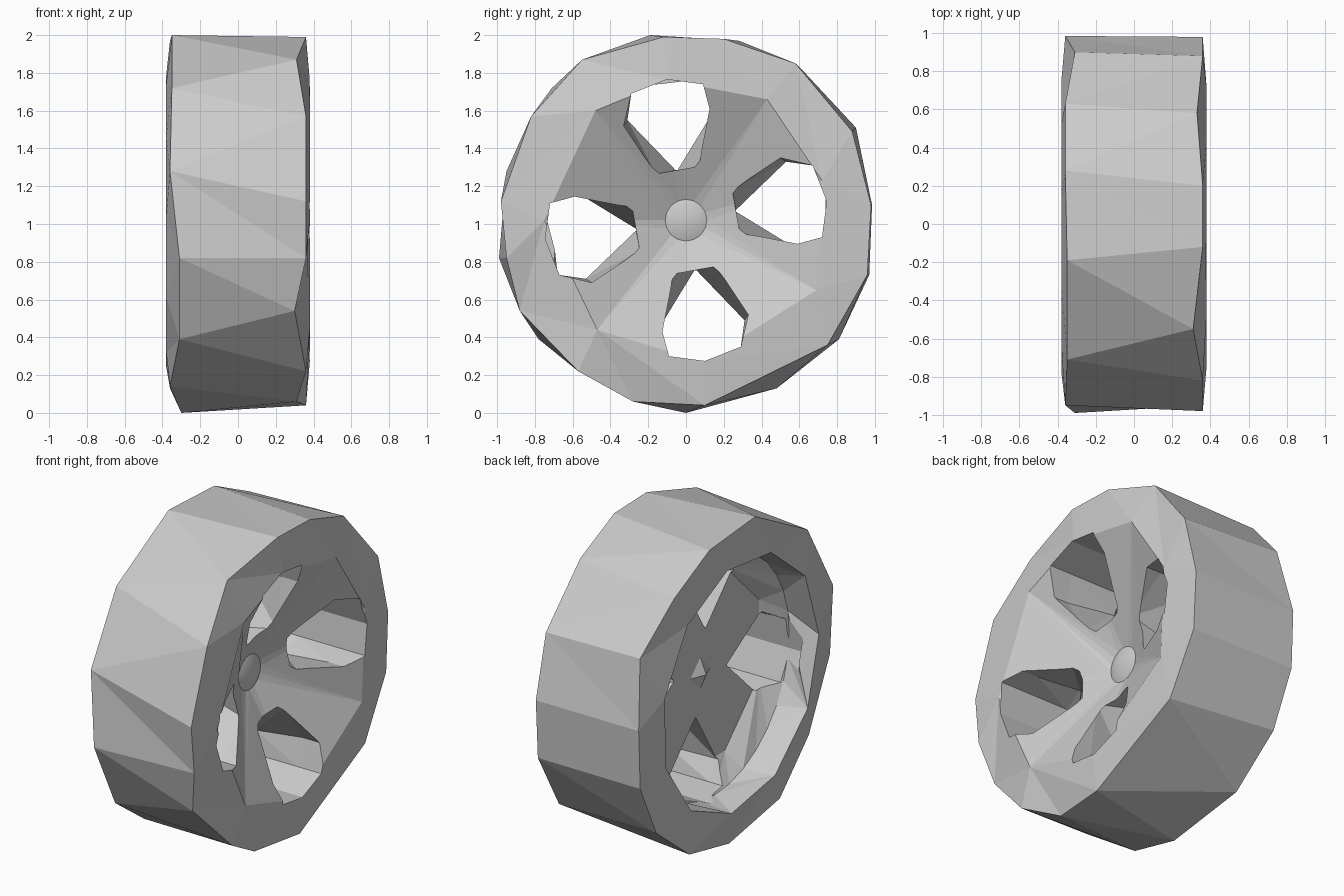
import bpy, bmesh
from math import atan2, cos, sin, pi

if "Cube" in bpy.data.objects:
    bpy.data.objects.remove(bpy.data.objects["Cube"], do_unlink=True)

HUB_Z = 1.02

grey = bpy.data.materials.new("wheel_grey")
grey.use_nodes = True
colour = (0.6, 0.6, 0.6, 1)
grey.diffuse_color = colour
grey.node_tree.nodes["Principled BSDF"].inputs["Base Color"].default_value = colour


def finish(name, bm):
    bmesh.ops.recalc_face_normals(bm, faces=bm.faces[:])
    mesh = bpy.data.meshes.new(name)
    bm.to_mesh(mesh)
    bm.free()
    obj = bpy.data.objects.new(name, mesh)
    bpy.context.collection.objects.link(obj)
    mesh.materials.append(grey)
    return obj


def angle(v):
    return atan2(v.co.z - HUB_Z, v.co.y)


def ring(bm, points):
    return sorted([bm.verts.new(p) for p in points], key=angle)


def circle(bm, x, radius, count, turn=0.0):
    steps = [2 * pi * (i + turn) / count for i in range(count)]
    return ring(bm, [(x, radius * cos(a), HUB_Z + radius * sin(a)) for a in steps])


def stitch(bm, a, b):
    """Join two rings of any vertex count with triangles, in angular order."""
    i = j = 0
    while i < len(a) or j < len(b):
        next_a = angle(a[i + 1]) if i + 1 < len(a) else (9 if i < len(a) else 99)
        next_b = angle(b[j + 1]) if j + 1 < len(b) else (9 if j < len(b) else 99)
        va, vb = a[i % len(a)], b[j % len(b)]
        if next_a <= next_b:
            i += 1
            bm.faces.new((va, a[i % len(a)], vb))
        else:
            j += 1
            bm.faces.new((va, b[j % len(b)], vb))


# Wheel body: chipped tyre, dished front and hollow back
bm = bmesh.new()
left_opening = ring(bm, [(0.38, y, z) for y, z in (
    (-.48, 1.6), (-.09, 1.76), (.43, 1.66), (.72, 1.23),
    (.69, .65), (.09, .27), (-.47, .44), (-.75, 1.02))])
left_edge = ring(bm, [
    (.36, -.12, 1.99), (.36, .2, 1.98), (.33, .58, 1.85), (.36, .88, 1.49),
    (.36, .98, 1.1), (.36, .96, .73), (.36, .75, .36), (.36, .1, .04),
    (.31, -.28, .06), (.36, -.57, .22), (.3, -.88, .54), (.36, -.95, .82),
    (.36, -.98, 1.12), (.36, -.82, 1.57), (.31, -.55, 1.87)])
right_edge = ring(bm, [
    (-.35, -.19, 2), (-.36, .28, 1.97), (-.36, .63, 1.8), (-.31, .9, 1.51),
    (-.36, .985, 1.1), (-.36, .97, .73), (-.36, .81, .39), (-.36, .48, .13),
    (-.3, 0, 0), (-.36, -.42, .14), (-.31, -.78, .39), (-.31, -.99, .82),
    (-.36, -.95, 1.28), (-.35, -.71, 1.72)])
right_opening = circle(bm, -0.38, 0.78, 11, 0.45)
barrel_edge = circle(bm, -0.2, 0.74, 32)
back_plate = circle(bm, -0.1, 0.63, 8, 0.5)
hub_edge = circle(bm, 0.08, 0.11, 16)
loops = [hub_edge, left_opening, left_edge, right_edge,
         right_opening, barrel_edge, back_plate]
for a, b in zip(loops, loops[1:]):
    stitch(bm, a, b)
bm.faces.new(hub_edge)
bm.faces.new(back_plate)
wheel = finish("wheel_body", bm)

# Four tapered windows between the spokes
rim_end = [(.09, .72), (-.1, .745), (-.29, .67)]
front_shape = [(-.33, .5), (-.16, .245), (.065, .285), (.125, .59)] + rim_end
back_shape = [(-.31, .53), (-.055, .265), (-.045, .265), (.16, .6)] + rim_end
layers = [(0.6, front_shape), (0.22, front_shape),
          (-0.1, back_shape), (-0.3, back_shape)]
for turn in range(4):
    c, s = cos(turn * pi / 2), sin(turn * pi / 2)
    bm = bmesh.new()
    rows = [[bm.verts.new((x, y * c - z * s, HUB_Z + y * s + z * c)) for y, z in shape]
            for x, shape in layers]
    for low, high in zip(rows, rows[1:]):
        for k in range(len(low)):
            n = (k + 1) % len(low)
            bm.faces.new((low[k], low[n], high[n], high[k]))
    bm.faces.new(rows[0])
    bm.faces.new(rows[-1])
    bmesh.ops.triangulate(bm, faces=bm.faces[:])
    cutter = finish("window_cutter", bm)
    cutter.hide_render = True
    cutter.hide_viewport = True
    mod = wheel.modifiers.new("window", "BOOLEAN")
    mod.operation = "DIFFERENCE"
    mod.solver = "EXACT"
    mod.object = cutter

# Bake the windows into the body and drop the cutters
bpy.context.view_layer.update()
graph = bpy.context.evaluated_depsgraph_get()
cut_mesh = bpy.data.meshes.new_from_object(wheel.evaluated_get(graph))
wheel.modifiers.clear()
wheel.data = cut_mesh
for obj in [o for o in bpy.data.objects if o.name.startswith("window_cutter")]:
    bpy.data.objects.remove(obj, do_unlink=True)


# Hub caps: a smooth shallow cone in front, a small faceted point behind
def hub_cap(name, x, tip, radius, sides):
    bm = bmesh.new()
    base = circle(bm, x, radius, sides)
    top = bm.verts.new((tip, 0, HUB_Z))
    for k in range(sides):
        bm.faces.new((base[k], base[(k + 1) % sides], top))
    bm.faces.new(base)
    return finish(name, bm)


cap = hub_cap("front_hub_cap", 0.08, 0.12, 0.11, 32)
bpy.ops.object.select_all(action="DESELECT")
cap.select_set(True)
bpy.context.view_layer.objects.active = cap
bpy.ops.object.shade_smooth_by_angle()
hub_cap("back_hub_cap", -0.1, -0.14, 0.1, 4)
